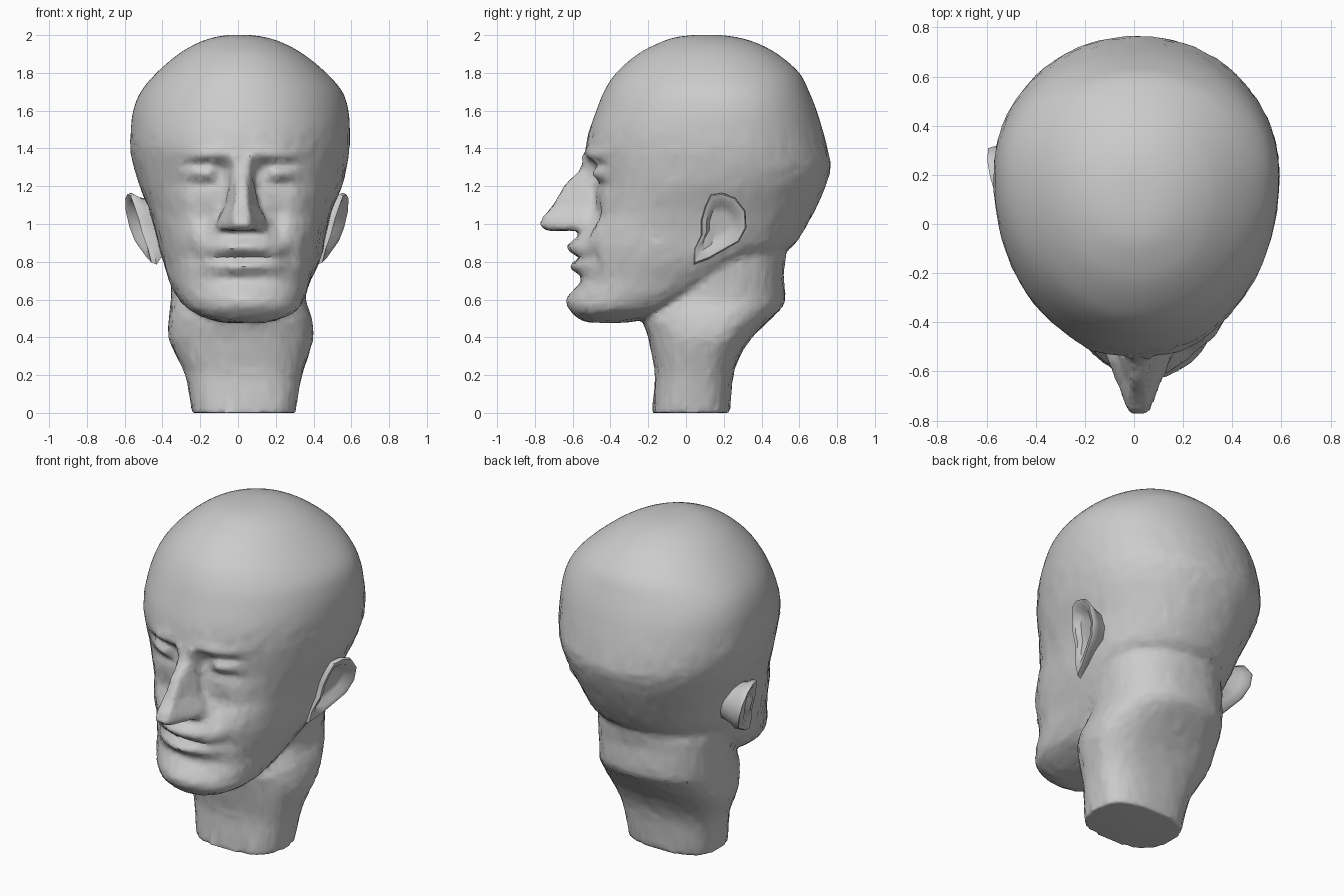
import bpy, bmesh, random
from math import sin, cos, pi, exp

random.seed(3)


def loft(name, rings):
    bm = bmesh.new()
    loops = [[bm.verts.new(p) for p in r] for r in rings]
    n = len(loops[0])
    for a, b in zip(loops, loops[1:]):
        for i in range(n):
            bm.faces.new((a[i], a[(i + 1) % n], b[(i + 1) % n], b[i]))
    bm.faces.new(loops[0][::-1])
    bm.faces.new(loops[-1])
    bmesh.ops.recalc_face_normals(bm, faces=bm.faces)
    me = bpy.data.meshes.new(name)
    bm.to_mesh(me)
    bm.free()
    ob = bpy.data.objects.new(name, me)
    bpy.context.collection.objects.link(ob)
    return ob


def refine(keys, steps=4):
    # Catmull-Rom through the section parameters
    out = []
    for i in range(len(keys) - 1):
        p0, p1 = keys[max(i - 1, 0)], keys[i]
        p2, p3 = keys[i + 1], keys[min(i + 2, len(keys) - 1)]
        for s in range(steps):
            t = s / steps
            out.append([b + .5 * t * (c - a + t * (2*a - 5*b + 4*c - d + t * (3*(b - c) + d - a)))
                        for a, b, c, d in zip(p0, p1, p2, p3)])
    return out + [keys[-1]]


def section(k, n=72):
    # superellipse section: z, front y, back y, widest y, left x, right x, front exponent
    z, yf, yb, yc, xl, xr, e = k
    pts = []
    for i in range(n):
        c, s = cos(2 * pi * i / n), sin(2 * pi * i / n)
        p = e if s < 0 or z < .8 else 2.1
        x = (xl + xr) / 2 + (xr - xl) / 2 * abs(c) ** (2 / p) * (1 if c > 0 else -1)
        r = abs(s) ** (2 / p)
        y = yc + (yb - yc) * r if s > 0 else yc + (yf - yc) * r
        # the face is turned slightly to one side
        x += .045 * max(0, -.15 - y) / .45 * min(1, max(0, (1.4 - z) / .4)) * (z > .47)
        pts.append((x, y, z))
    return pts


# Skull and face
skull = [
    (.478, -.50, -.32, -.40, -.08, .12, 2.2), (.495, -.56, -.22, -.38, -.17, .19, 2.2),
    (.54, -.605, -.06, -.30, -.26, .29, 2.25), (.60, -.615, .08, -.20, -.315, .34, 2.2),
    (.70, -.565, .25, -.08, -.365, .385, 2.25), (.80, -.58, .42, .02, -.395, .43, 2.2),
    (.88, -.585, .56, .08, -.42, .455, 2.2), (.96, -.555, .62, .12, -.44, .47, 2.3),
    (1.04, -.495, .665, .14, -.46, .49, 2.45), (1.10, -.48, .695, .16, -.48, .51, 2.45),
    (1.20, -.485, .74, .18, -.52, .55, 2.3), (1.30, -.52, .765, .2, -.55, .575, 2.15),
    (1.40, -.53, .748, .2, -.57, .59, 2.1), (1.50, -.51, .722, .2, -.568, .592, 2.1),
    (1.60, -.475, .692, .2, -.555, .585, 2.05), (1.70, -.435, .652, .19, -.515, .553, 2),
    (1.80, -.37, .60, .17, -.432, .468, 2), (1.90, -.255, .485, .14, -.315, .345, 2),
    (1.96, -.14, .37, .12, -.21, .235, 2), (1.99, -.05, .265, .11, -.12, .14, 2),
    (2.002, .06, .16, .11, -.04, .05, 2)]
head = loft("head", [section(k) for k in refine(skull)])

# Neck with the nape ledge
neck_keys = [
    (0, -.18, .23, .03, -.245, .305, 2.8), (.05, -.175, .235, .04, -.25, .31, 2.7),
    (.20, -.165, .25, .07, -.28, .34, 2.6), (.30, -.18, .285, .10, -.325, .37, 2.5),
    (.40, -.20, .35, .14, -.367, .40, 2.4), (.50, -.23, .45, .17, -.365, .39, 2.3),
    (.56, -.20, .51, .19, -.36, .37, 2.3), (.62, -.15, .525, .2, -.355, .36, 2.3),
    (.75, -.1, .517, .2, -.36, .37, 2.3), (.88, 0, .54, .2, -.36, .38, 2.2)]
neck = loft("neck", [section(k) for k in refine(neck_keys)])

# Nose: level, half width, tip y
nose_rings = []
for z, w, y in [(1.36, .05, -.53), (1.28, .052, -.565), (1.2, .065, -.645), (1.1, .085, -.70),
                (1.04, .115, -.755), (.995, .135, -.775), (.965, .125, -.735)]:
    tip = min(w * .42, .04)
    side = [(w * 1.15, -.42), (w, -.55), (w * .62, y * .5 - .28), (tip, y)]
    nose_rings.append([(.02 + a, b, z) for a, b in side] + [(.02 - a, b, z) for a, b in side[::-1]])
nose = loft("nose", nose_rings)

# Fuse into one carved surface
bpy.ops.object.select_all(action='DESELECT')
for ob in (head, neck, nose):
    ob.select_set(True)
bpy.context.view_layer.objects.active = head
bpy.ops.object.join()
rm = head.modifiers.new("fuse", 'REMESH')
rm.mode, rm.voxel_size = 'VOXEL', .016
sm = head.modifiers.new("soften", 'SMOOTH')
sm.factor, sm.iterations = .5, 4
for m in ("fuse", "soften"):
    bpy.ops.object.modifier_apply(modifier=m)

# Facial relief: x, z, x radius, z radius, amount (positive = outward)
relief = [(.025, .88, .16, .04, .045), (.02, .82, .19, .016, -.022), (.025, .77, .15, .032, .038),
          (.03, .705, .15, .03, -.012), (.04, .60, .12, .06, .02)]
for s in (-1, 1):
    relief += [(.02 + s * .17, 1.37, .12, .035, .02), (.02 + s * .11, 1.28, .05, .055, -.045),
               (.02 + s * .21, 1.315, .09, .025, -.025), (.02 + s * .20, 1.265, .07, .03, .018),
               (.02 + s * .20, 1.21, .09, .03, -.015), (.02 + s * .29, 1.12, .08, .08, .015),
               (.02 + s * .19, .99, .045, .09, -.03), (.02 + s * .25, .83, .045, .08, -.025)]
for v in head.data.vertices:
    x, y, z = v.co
    if y < -.2 and z > .48:
        # the nose itself stays clear of the relief
        nose_fade = min(1, max(0, (y + .66) / .08)) if z > .96 else 1
        v.co.y -= min(1, (-.2 - y) / .15) * nose_fade * sum(
            a * exp(-((x - cx) / rx) ** 2 - ((z - cz) / rz) ** 2) for cx, cz, rx, rz, a in relief)
    v.co.z = min(2, max(0, v.co.z))

# Hewn facets: thin out the mesh and roughen it a little
dec = head.modifiers.new("facets", 'DECIMATE')
dec.ratio = .22
bpy.ops.object.modifier_apply(modifier="facets")
for v in head.data.vertices:
    if .01 < v.co.z < 1.5:
        v.co += v.normal * random.uniform(-.0025, .0025)

# Ears: outline in y, z
outline = [(.10, 1.09), (.13, 1.155), (.19, 1.165), (.26, 1.14), (.315, 1.07), (.32, .98),
           (.28, .905), (.20, .86), (.12, .815), (.04, .785), (.04, .86), (.08, .94), (.08, 1.02)]
ears = []
for name, s, off in (("right_ear", 1, 0), ("left_ear", -1, .012)):
    def ring(scale, depth):
        pts = []
        for y, z in outline:
            y, z = .19 + (y - .19) * scale, 1.01 + (z - 1.01) * scale
            x = .503 + off + .26 * (y - .1) + .25 * (z - 1.0) + depth
            pts.append((s * x, y, z))
        return pts
    ears.append(loft(name, [ring(.72, -.13), ring(.85, -.05), ring(1, -.015), ring(.95, .008),
                            ring(.74, .002), ring(.58, -.03), ring(.3, -.035)]))

bpy.ops.object.select_all(action='DESELECT')
for ob in [head] + ears:
    ob.select_set(True)
bpy.ops.object.shade_smooth_by_angle(angle=.9)
